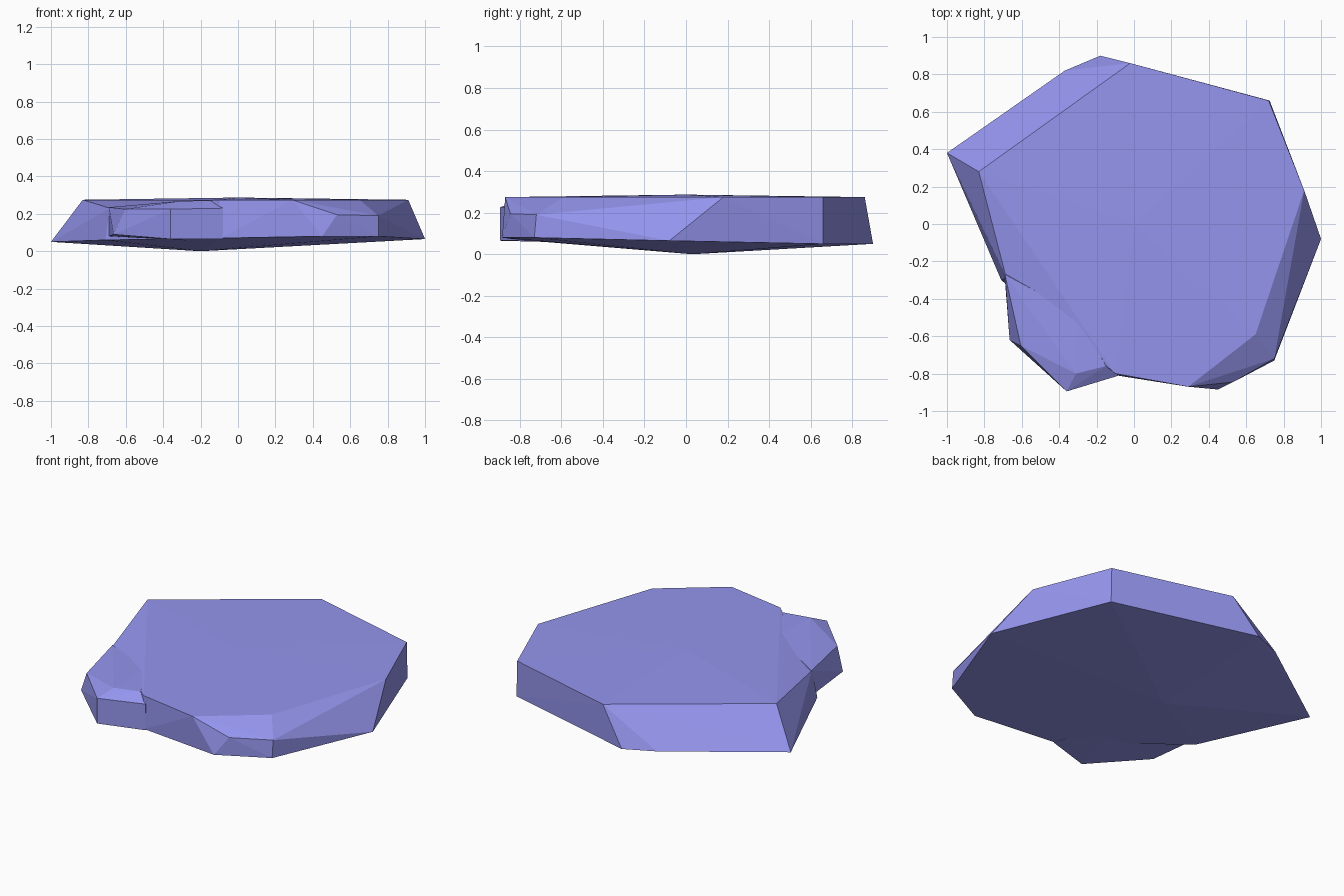
import bpy, bmesh

stone = bpy.data.materials.new("stone")
stone.diffuse_color = (0.30, 0.30, 0.86, 1)


def faceted_rock(name, points):
    """Flat-faced convex stone wrapped around its corner points."""
    bm = bmesh.new()
    for p in points:
        bm.verts.new(p)
    result = bmesh.ops.convex_hull(bm, input=bm.verts[:])
    loose = [v for v in bm.verts if not v.link_faces]
    bmesh.ops.delete(bm, geom=loose, context='VERTS')
    bmesh.ops.recalc_face_normals(bm, faces=bm.faces[:])
    mesh = bpy.data.meshes.new(name)
    bm.to_mesh(mesh)
    bm.free()
    mesh.materials.append(stone)
    obj = bpy.data.objects.new(name, mesh)
    bpy.context.collection.objects.link(obj)
    return obj


# Main slab: upper rim, lower rim, then crown and underside peak
slab_top = [(-0.83, 0.28, 0.275), (-0.02, 0.86, 0.275), (0.72, 0.66, 0.275),
            (0.91, 0.18, 0.275), (0.65, -0.59, 0.275), (0.29, -0.87, 0.275),
            (-0.10, -0.80, 0.275), (-0.30, -0.50, 0.275), (-0.685, -0.28, 0.23),
            (0.53, -0.845, 0.195), (0.75, -0.72, 0.19)]
slab_bottom = [(-1.0, 0.38, 0.05), (-0.37, 0.82, 0.055), (-0.18, 0.90, 0.05),
               (0.725, 0.66, 0.05), (1.0, -0.08, 0.065), (0.75, -0.73, 0.08),
               (0.45, -0.885, 0.08), (-0.09, -0.81, 0.07), (-0.71, -0.30, 0.06)]
faceted_rock("main_slab", slab_top + slab_bottom
             + [(0.0, 0.0, 0.287), (-0.2, 0.03, 0.0)])

# Smaller stone merged into the front left corner
faceted_rock("corner_stone", [
    (-0.69, -0.27, 0.235), (-0.605, -0.65, 0.225), (-0.36, -0.895, 0.225),
    (-0.08, -0.81, 0.23), (-0.31, -0.80, 0.268), (-0.15, -0.76, 0.272),
    (-0.30, -0.48, 0.272), (-0.69, -0.30, 0.08), (-0.665, -0.62, 0.09),
    (-0.36, -0.895, 0.065), (-0.08, -0.81, 0.065), (-0.20, -0.30, 0.05)])
